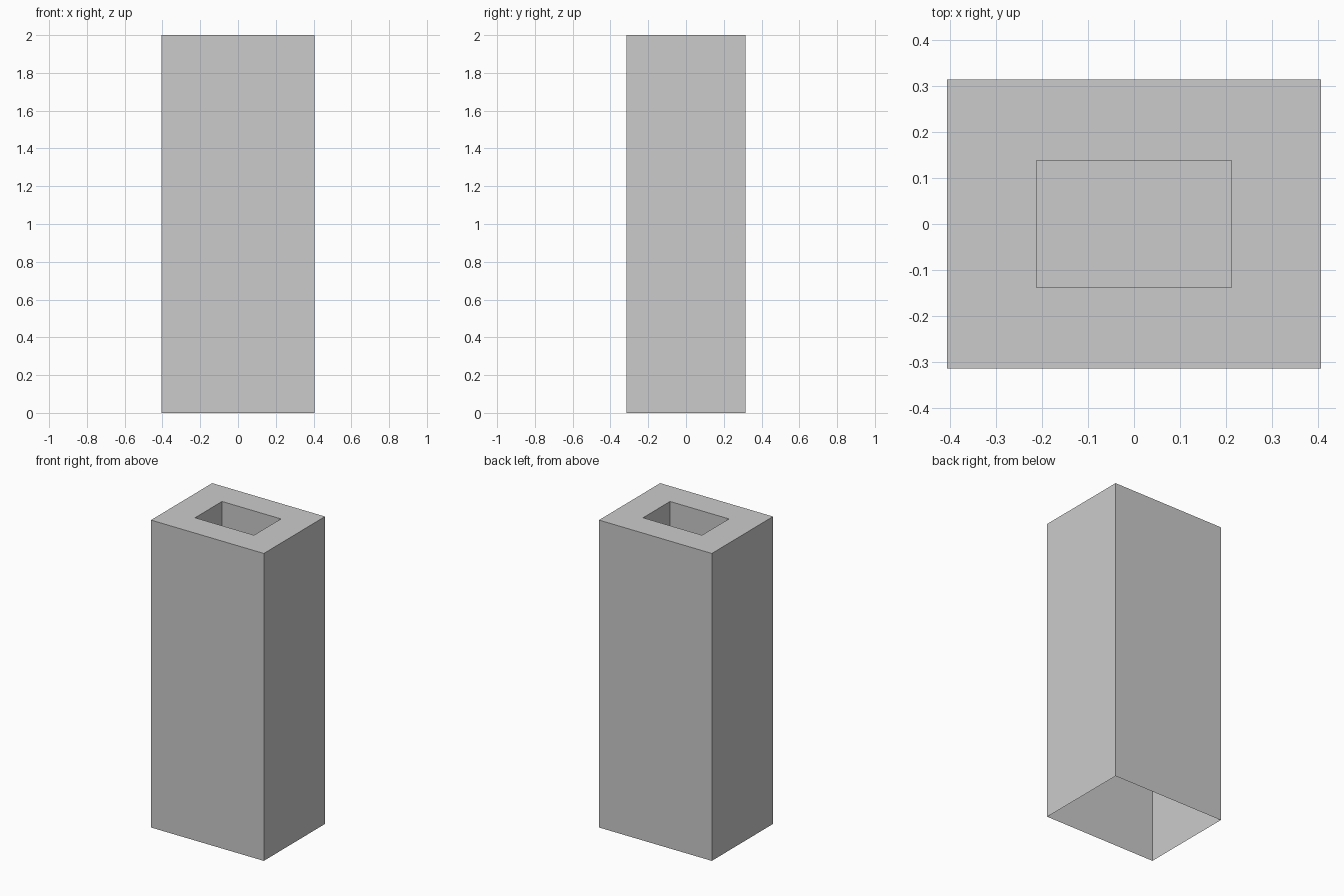
import bpy, bmesh

if "Cube" in bpy.data.objects:
    bpy.data.objects.remove(bpy.data.objects["Cube"])

W, D, H = 0.812, 0.629, 2.0      # outer size
HOLE_W, HOLE_D = 0.424, 0.277    # flue opening
FLUE_DEPTH = 0.4

bm = bmesh.new()


def ring(w, d, z):
    return [bm.verts.new((sx * w / 2, sy * d / 2, z))
            for sx, sy in ((-1, -1), (1, -1), (1, 1), (-1, 1))]


def bridge(a, b):
    for i in range(4):
        j = (i + 1) % 4
        bm.faces.new((a[i], a[j], b[j], b[i]))


# Outer walls (open underneath), flat rim, then the recessed flue
rings = [ring(W, D, 0), ring(W, D, H),
         ring(HOLE_W, HOLE_D, H), ring(HOLE_W, HOLE_D, H - FLUE_DEPTH)]
for lower, upper in zip(rings, rings[1:]):
    bridge(lower, upper)

# Flue floor
bm.faces.new(rings[-1])

mesh = bpy.data.meshes.new("chimney_stack")
bm.to_mesh(mesh)
bm.free()
chimney = bpy.data.objects.new("chimney_stack", mesh)
bpy.context.collection.objects.link(chimney)
